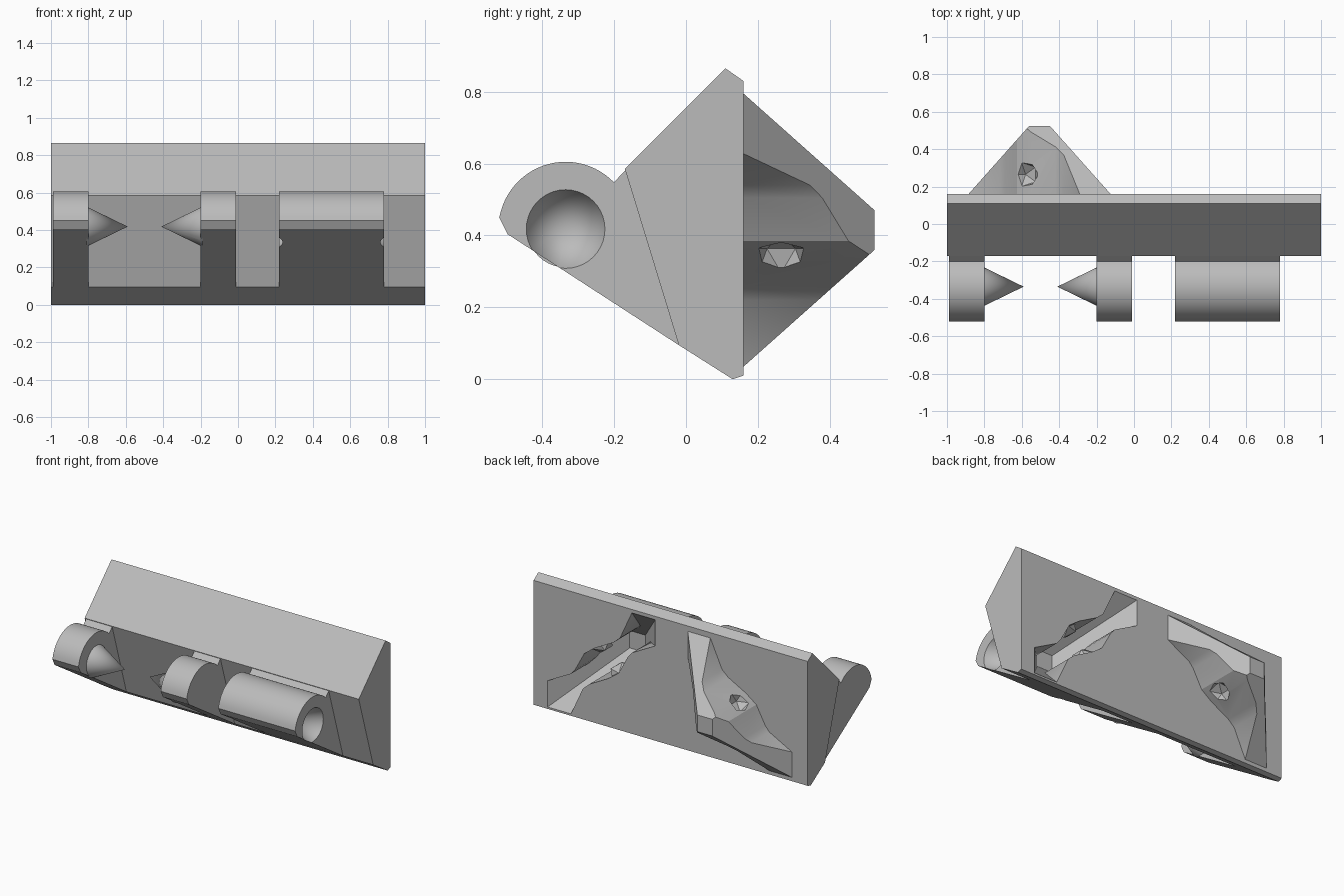
import bpy, bmesh
from math import cos, sin, pi, radians
from mathutils import Matrix, Vector

cube = bpy.data.objects.get("Cube")
if cube:
    bpy.data.objects.remove(cube, do_unlink=True)

grey = bpy.data.materials.new("plain grey")
grey.use_nodes = True
grey.diffuse_color = (0.5, 0.5, 0.5, 1)
grey.node_tree.nodes["Principled BSDF"].inputs["Base Color"].default_value = (0.5, 0.5, 0.5, 1)

BACK = 0.16                 # y of the flat back face
PIN_Y, PIN_Z = -0.335, 0.418  # hinge axis
KEY_X, KEY_Z = -0.505, 0.415  # centre of the locking key


def finish(name, bm):
    bmesh.ops.recalc_face_normals(bm, faces=bm.faces)
    mesh = bpy.data.meshes.new(name)
    bm.to_mesh(mesh)
    bm.free()
    mesh.materials.append(grey)
    obj = bpy.data.objects.new(name, mesh)
    bpy.context.collection.objects.link(obj)
    return obj


def prism(name, points, sweep):
    """Extrude a closed outline of 3D points along a vector."""
    bm = bmesh.new()
    face = bm.faces.new([bm.verts.new(p) for p in points])
    out = bmesh.ops.extrude_face_region(bm, geom=[face])
    verts = [g for g in out["geom"] if isinstance(g, bmesh.types.BMVert)]
    bmesh.ops.translate(bm, verts=verts, vec=sweep)
    return finish(name, bm)


def cone(name, x, direction, radius, length):
    """Cone on the hinge axis with its base at x and its tip along direction."""
    bm = bmesh.new()
    bmesh.ops.create_cone(bm, cap_ends=True, segments=40, radius1=radius, radius2=0, depth=length)
    bmesh.ops.translate(bm, verts=bm.verts, vec=(0, 0, length / 2))
    bmesh.ops.rotate(bm, verts=bm.verts, matrix=Matrix.Rotation(direction * pi / 2, 3, 'Y'))
    bmesh.ops.translate(bm, verts=bm.verts, vec=(x, PIN_Y, PIN_Z))
    return finish(name, bm)


def combine(target, tool, operation):
    mod = target.modifiers.new(operation.lower(), 'BOOLEAN')
    mod.operation, mod.solver, mod.object = operation, 'EXACT', tool
    bpy.context.view_layer.objects.active = target
    bpy.ops.object.modifier_apply(modifier=mod.name)
    bpy.data.objects.remove(tool, do_unlink=True)


# Main wedge-shaped bar
bar_profile = [(-0.17, 0.585), (0.11, 0.865), (BACK, 0.83), (BACK, 0.01), (0.13, 0), (-0.02, 0.095)]
body = prism("hinge_body", [(-1, y, z) for y, z in bar_profile], (2, 0, 0))

# Hinge knuckles: rounded on top, cut flat along the sloping underside
arc = [(PIN_Y + 0.187 * cos(radians(a)), PIN_Z + 0.187 * sin(radians(a))) for a in range(44, 166, 5)]
knuckle_profile = arc + [(-0.52, 0.45), (-0.497, 0.404), (-0.02, 0.095), (0.02, 0.0697), (0.0, 0.5), (-0.1, 0.655)]
for x0, x1 in ((-0.99, -0.8), (-0.2, -0.01), (0.22, 0.78)):
    knuckle = prism("knuckle", [(x0, y, z) for y, z in knuckle_profile], (x1 - x0, 0, 0))
    combine(body, knuckle, 'UNION')

# Pointed hinge pins and their matching sockets
for x, direction in ((-0.8, 1), (-0.2, -1)):
    combine(body, cone("pin", x - direction * 0.01, direction, 0.107, 0.22), 'UNION')
for x, direction in ((0.22, 1), (0.78, -1)):
    combine(body, cone("socket", x - direction * 0.005, direction, 0.112, 0.22), 'DIFFERENCE')

# Locking key: a square frustum trimmed to a wavy diagonal blade
bm = bmesh.new()
bmesh.ops.create_cone(bm, cap_ends=True, segments=4, radius1=0.38 * 2 ** 0.5,
                      radius2=0.055 * 2 ** 0.5, depth=0.365)
bmesh.ops.rotate(bm, verts=bm.verts, matrix=Matrix.Rotation(pi / 4, 3, 'Z'))
bmesh.ops.rotate(bm, verts=bm.verts, matrix=Matrix.Rotation(-pi / 2, 3, 'X'))
bmesh.ops.translate(bm, verts=bm.verts, vec=(KEY_X, BACK + 0.1825, KEY_Z))
key = finish("locking_key", bm)

upper = [(0.24, 0.42), (0.215, 0.38), (0.13, 0.195), (0.085, 0.155), (-0.045, 0.085), (-0.12, 0.03),
         (-0.185, -0.09), (-0.215, -0.125), (-0.375, -0.21), (-0.42, -0.235)]
wave = upper + [(-0.42, -0.42)] + [(-x, -z) for x, z in upper] + [(0.42, 0.42)]
blade = prism("blade", [(KEY_X + x, 0, KEY_Z + z) for x, z in wave], (0, 1, 0))
combine(key, blade, 'INTERSECT')

# Faceted snap dents on both flanks of the key
for side in (-1, 1):
    bm = bmesh.new()
    bmesh.ops.create_icosphere(bm, subdivisions=1, radius=0.075)
    bmesh.ops.translate(bm, verts=bm.verts, vec=(KEY_X + side * 0.075, 0.265, KEY_Z - side * 0.085))
    combine(key, finish("dent", bm), 'DIFFERENCE')

# Matching recess: the key mirrored sideways and inward, slightly enlarged
recess = key.copy()
recess.data = key.data.copy()
bpy.context.collection.objects.link(recess)
centre = Vector((KEY_X, BACK, KEY_Z))
for v in recess.data.vertices:
    d = (v.co - centre) * 1.04
    v.co = (-KEY_X - d.x, BACK + 0.003 - d.y, KEY_Z + d.z)
combine(body, recess, 'DIFFERENCE')

# Smooth the rounded surfaces, keep the edges crisp
for obj in (body, key):
    bpy.ops.object.select_all(action='DESELECT')
    obj.select_set(True)
    bpy.context.view_layer.objects.active = obj
    bpy.ops.object.shade_smooth_by_angle(angle=radians(25))
